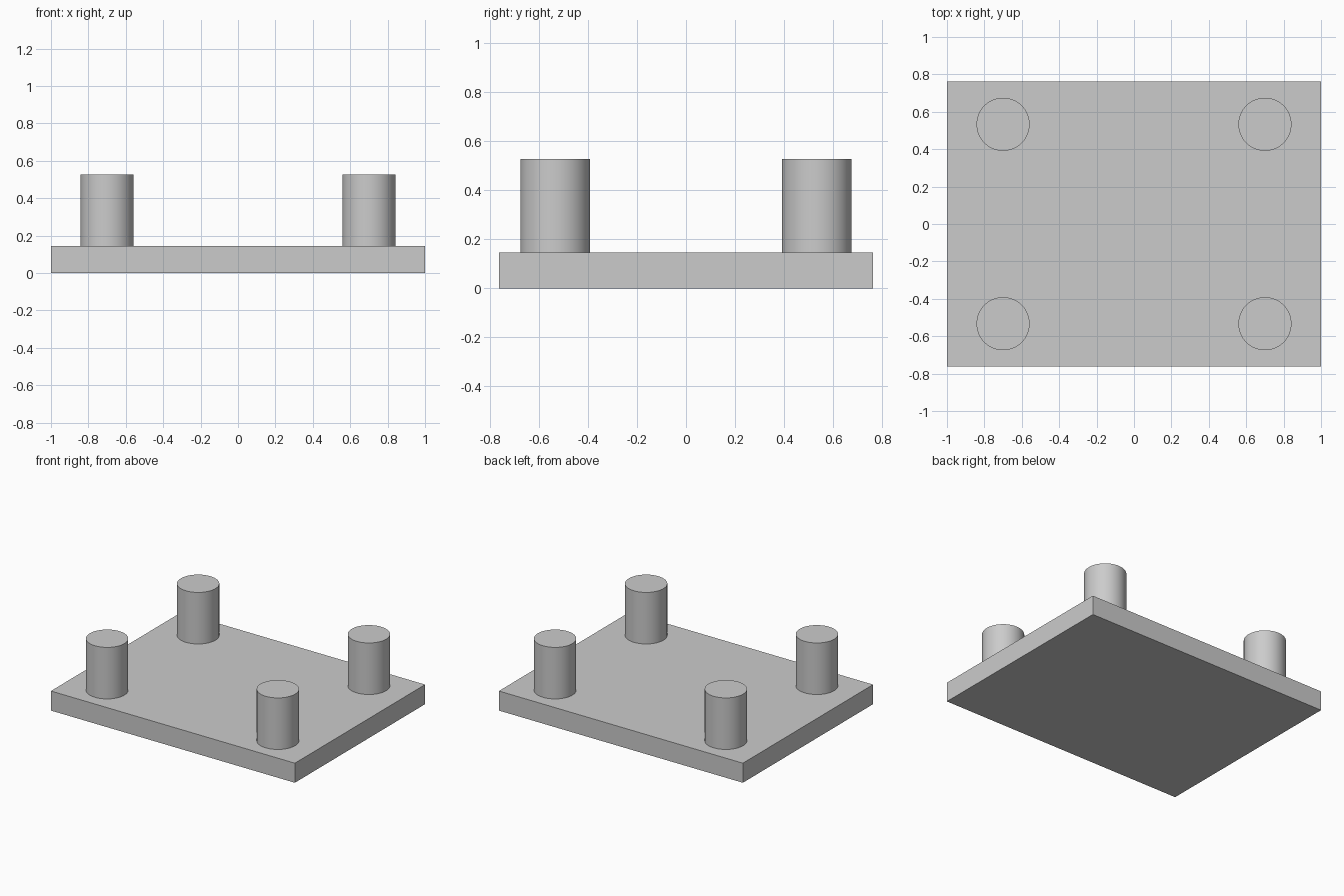
import bpy
import bmesh
from mathutils import Matrix

cube = bpy.data.objects.get("Cube")
if cube:
    bpy.data.objects.remove(cube, do_unlink=True)

WIDTH, DEPTH, THICK = 2.0, 1.525, 0.145
PEG_X, PEG_Y, PEG_R, TOP = 0.70, 0.533, 0.142, 0.527

# Single light grey material
grey = bpy.data.materials.new("light_grey")
grey.use_nodes = True
colour = (0.6, 0.6, 0.6, 1.0)
grey.diffuse_color = colour
grey.node_tree.nodes["Principled BSDF"].inputs["Base Color"].default_value = colour


def add_object(name, bm, location):
    mesh = bpy.data.meshes.new(name)
    bm.to_mesh(mesh)
    bm.free()
    mesh.materials.append(grey)
    obj = bpy.data.objects.new(name, mesh)
    obj.location = location
    bpy.context.collection.objects.link(obj)
    return obj


# Flat rectangular base
bm = bmesh.new()
bmesh.ops.create_cube(bm, size=1, matrix=Matrix.Diagonal((WIDTH, DEPTH, THICK, 1)))
add_object("base_plate", bm, (0, 0, THICK / 2))

# Round peg near each corner, smooth sides and flat caps
for side, sx in (("right", -1), ("left", 1)):
    for end, sy in (("front", -1), ("back", 1)):
        bm = bmesh.new()
        bmesh.ops.create_cone(bm, cap_ends=True, segments=64, radius1=PEG_R,
                              radius2=PEG_R, depth=TOP - THICK)
        for face in bm.faces:
            face.smooth = abs(face.normal.z) < 0.5
        for edge in bm.edges:
            edge.smooth = all(f.smooth for f in edge.link_faces)
        add_object(f"{end}_{side}_peg", bm, (sx * PEG_X, sy * PEG_Y, (TOP + THICK) / 2))
